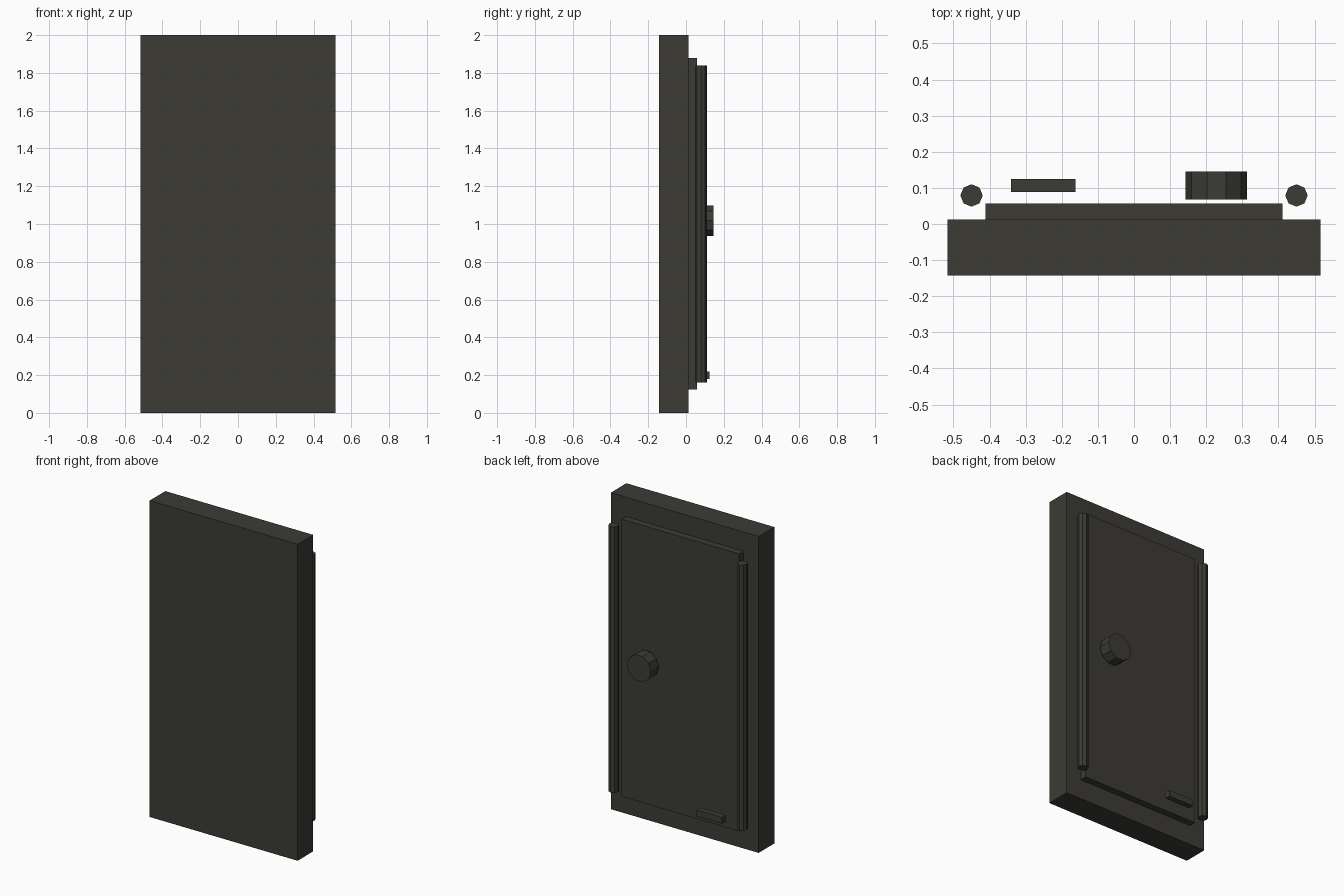
import bpy, math

if "Cube" in bpy.data.objects:
    bpy.data.objects.remove(bpy.data.objects["Cube"])

mat = bpy.data.materials.new("dark olive grey")
mat.diffuse_color = (0.045, 0.044, 0.036, 1)
mat.use_nodes = True
mat.node_tree.nodes["Principled BSDF"].inputs["Base Color"].default_value = mat.diffuse_color


def finish(name):
    ob = bpy.context.object
    ob.name = name
    ob.data.materials.append(mat)
    return ob


def box(name, x0, x1, y0, y1, z0, z1):
    bpy.ops.mesh.primitive_cube_add(size=1, location=((x0 + x1) / 2, (y0 + y1) / 2, (z0 + z1) / 2))
    ob = finish(name)
    ob.scale = (x1 - x0, y1 - y0, z1 - z0)
    bpy.ops.object.transform_apply(location=False, rotation=False)


def cylinder(name, sides, radius, depth, loc, rot, spin):
    # spin turns the facets so that vertices sit on the main axes
    bpy.ops.mesh.primitive_cylinder_add(vertices=sides, radius=radius, depth=depth, location=loc,
                                        rotation=(rot, spin, 0) if rot else (0, 0, spin))
    finish(name)


# Door slab and raised back panel
box("door_slab", -0.517, 0.517, -0.143, 0.013, 0, 2)
box("back_panel", -0.411, 0.411, 0.013, 0.057, 0.125, 1.878)

# Octagonal rods on both sides of the panel
for side, s in (("left", -1), ("right", 1)):
    cylinder(side + "_rod", 8, 0.031, 1.68, (s * 0.45, 0.079, 1.0), 0, 0)

# Ten-sided knob with vertices at its left and right ends
cylinder("knob", 10, 0.085, 0.077, (0.228, 0.1065, 1.018), math.pi / 2, math.pi / 2)

# Small bar near the bottom
box("small_bar", -0.34, -0.162, 0.089, 0.125, 0.18, 0.22)
